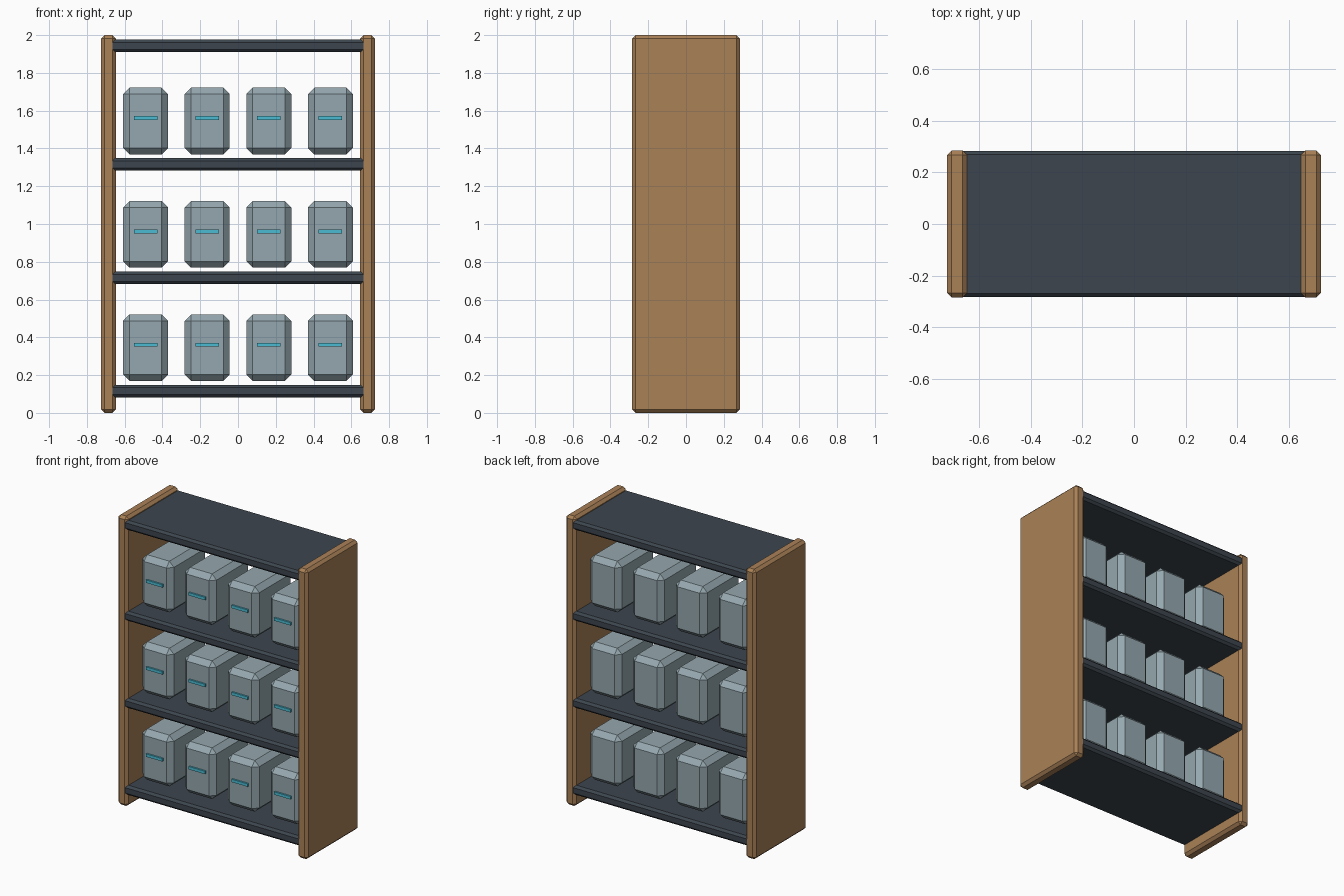
import bpy, bmesh

if "Cube" in bpy.data.objects:
    bpy.data.objects.remove(bpy.data.objects["Cube"])


def material(name, rgb):
    m = bpy.data.materials.new(name)
    m.diffuse_color = (*rgb, 1)
    m.use_nodes = True
    m.node_tree.nodes["Principled BSDF"].inputs["Base Color"].default_value = m.diffuse_color
    return m


WOOD = material("wood", (0.40, 0.22, 0.095))
DARK = material("dark_metal", (0.046, 0.060, 0.077))
GREY = material("canister_grey", (0.30, 0.39, 0.425))
TEAL = material("teal", (0.07, 0.50, 0.65))


def block(name, loc, size, mat, bevel=0):
    """Box with an optional one-segment chamfer."""
    bm = bmesh.new()
    bmesh.ops.create_cube(bm, size=1)
    bmesh.ops.scale(bm, vec=size, verts=bm.verts)
    if bevel:
        bmesh.ops.bevel(bm, geom=bm.edges[:], offset=bevel, segments=1,
                        affect='EDGES', offset_type='OFFSET', profile=0.5)
    me = bpy.data.meshes.new(name)
    bm.to_mesh(me)
    bm.free()
    me.materials.append(mat)
    ob = bpy.data.objects.new(name, me)
    ob.location = loc
    bpy.context.collection.objects.link(ob)
    return ob


# Side panels
for side, sx in (("left", -1), ("right", 1)):
    block(f"{side}_side_panel", (sx * 0.686, 0, 1), (0.078, 0.57, 2),
          WOOD, 0.018)

# Shelves, ends let into the panels
for i, z in enumerate((0.115, 0.715, 1.316, 1.943)):
    block(f"shelf_{i + 1}", (0, 0, z), (1.40, 0.568, 0.067), DARK, 0.015)

# Canisters with a teal label strip on the front
for row in range(3):
    for col in range(4):
        x, z = (col - 1.5) * 0.326, 0.345 + row * 0.6
        tag = f"{row + 1}_{col + 1}"
        block(f"canister_{tag}", (x, 0, z), (0.238, 0.41, 0.353),
              GREY, 0.034)
        block(f"label_strip_{tag}", (x, -0.207, z + 0.016),
              (0.125, 0.02, 0.02), TEAL)
